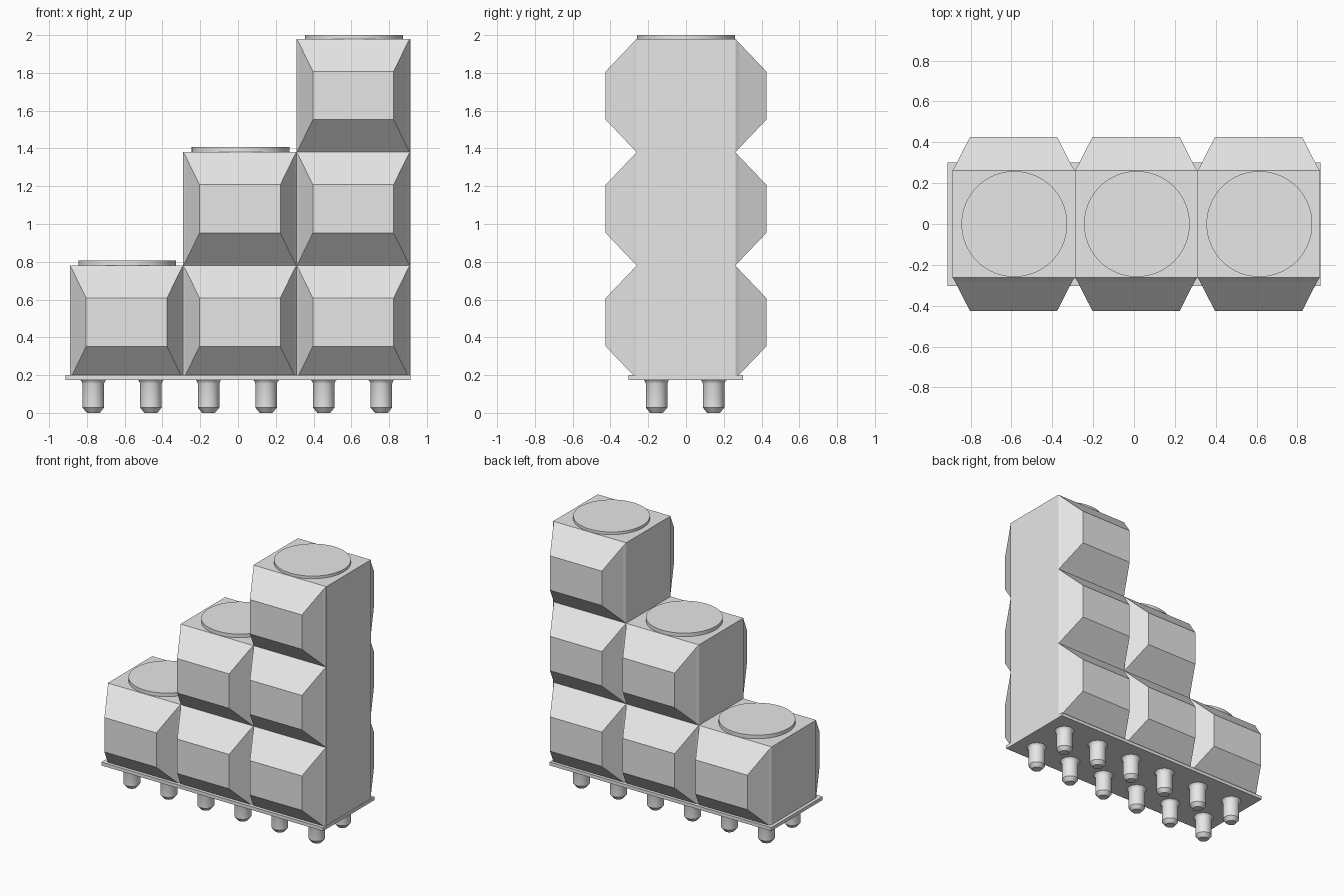
import bpy, bmesh, math

cube = bpy.data.objects.get("Cube")
if cube:
    bpy.data.objects.remove(cube, do_unlink=True)

# Single plain grey finish
grey = bpy.data.materials.new("light grey")
grey.use_nodes = True
colour = (0.8, 0.8, 0.8, 1)
grey.diffuse_color = colour
grey.node_tree.nodes["Principled BSDF"].inputs["Base Color"].default_value = colour


def finish(bm, name, smooth=False):
    bmesh.ops.recalc_face_normals(bm, faces=bm.faces)
    mesh = bpy.data.meshes.new(name)
    bm.to_mesh(mesh)
    bm.free()
    mesh.materials.append(grey)
    if smooth:
        mesh.shade_smooth()
        mesh.set_sharp_from_angle(angle=math.radians(30))
    obj = bpy.data.objects.new(name, mesh)
    bpy.context.collection.objects.link(obj)
    return obj


def loft(name, rings, smooth=False):
    """Skin a closed solid through rings of equal point count."""
    bm = bmesh.new()
    loops = [[bm.verts.new(p) for p in ring] for ring in rings]
    n = len(loops[0])
    for a, b in zip(loops, loops[1:]):
        for i in range(n):
            j = (i + 1) % n
            bm.faces.new((a[i], a[j], b[j], b[i]))
    bm.faces.new(loops[0])
    bm.faces.new(loops[-1])
    return finish(bm, name, smooth)


def lathe(name, x, y, profile, sides):
    """Turn (radius, height) pairs around a vertical axis."""
    turns = [2 * math.pi * i / sides for i in range(sides)]
    rings = [[(x + r * math.cos(t), y + r * math.sin(t), z) for t in turns]
             for r, z in profile]
    return loft(name, rings, True)


def box(name, x0, x1, y0, y1, z0, z1):
    rings = [[(x0, y0, z), (x1, y0, z), (x1, y1, z), (x0, y1, z)] for z in (z0, z1)]
    return loft(name, rings)


PITCH, LEFT, FLOOR = 0.6, -0.89, 0.18

# Faceted blocks: depth, side inset, top and bottom inset for the back half
half = [(0.425, 0.086, 0.172), (0.28, 0.012, 0.02), (0.262, 0, 0)]
sections = [(-y, ix, iz) for y, ix, iz in half] + half[::-1]

for column in range(3):
    x0 = LEFT + column * PITCH
    x1 = x0 + PITCH
    for row in range(column + 1):
        z0 = FLOOR + row * PITCH
        z1 = z0 + PITCH
        rings = [[(x0 + ix, y, z0 + iz), (x1 - ix, y, z0 + iz),
                  (x1 - ix, y, z1 - iz), (x0 + ix, y, z1 - iz)]
                 for y, ix, iz in sections]
        loft(f"block_column{column + 1}_row{row + 1}", rings)

    # Round cap on each step
    top = FLOOR + (column + 1) * PITCH
    rise = 0.02 if column == 2 else 0.027
    lathe(f"step_cap_{column + 1}", (x0 + x1) / 2 + 0.004, 0,
          [(0.259, top - 0.01), (0.259, top + rise)], 64)

# Continuous tall side wall and base plate
box("side_wall", 0.905, 0.912, -0.262, 0.262, 0.19, 1.98)
box("base_plate", -0.914, 0.914, -0.304, 0.302, 0.175, 0.2)

# Pegs below the plate: chamfered tip, straight shank, flared root
peg = [(0.034, 0), (0.057, 0.028), (0.057, 0.155), (0.062, 0.168), (0.073, 0.178)]
for i in range(6):
    for side, y in (("front", -0.156), ("back", 0.146)):
        lathe(f"{side}_peg_{i + 1}", -0.766 + i * 0.305, y, peg, 32)
